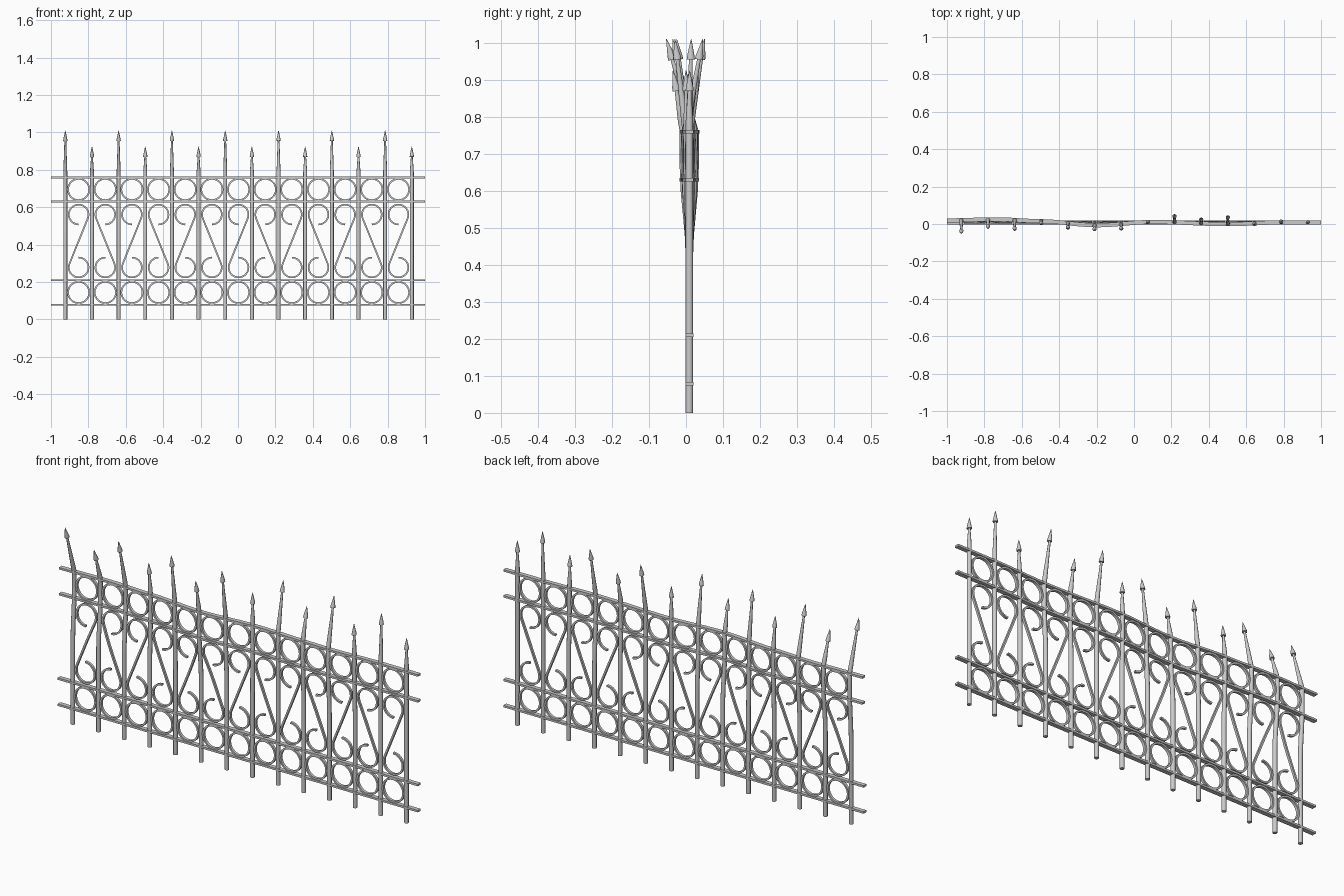
import bpy
import bmesh
from math import sin, cos, pi, radians, acos
from mathutils import Vector

cube = bpy.data.objects.get("Cube")
if cube:
    bpy.data.objects.remove(cube, do_unlink=True)

iron = bpy.data.materials.new("light_grey_iron")
iron.use_nodes = True
GREY = (0.6, 0.6, 0.6, 1)
iron.diffuse_color = GREY
iron.node_tree.nodes["Principled BSDF"].inputs["Base Color"].default_value = GREY

POSTS, SPACING, MID_X, MID_Y = 14, 0.1425, 0.003, 0.009
RAILS = (0.079, 0.21, 0.63, 0.76)
# Sideways warp of the upper fence (x, offset)
WARP = [(-1.01, 0.01), (-0.73, 0.016), (-0.5, 0.006), (-0.2, -0.016),
        (0.1, 0.002), (0.5, -0.01), (0.8, 0), (1.01, 0)]
# Where each spike tip leans to in y
TIPS = [-0.053, -0.027, -0.036, 0.0, -0.025, -0.035, -0.03,
        0.01, 0.05, 0.033, 0.045, 0.0, 0.014, 0.01]


def smooth(t):
    t = max(0, min(1, t))
    return t * t * (3 - 2 * t)


def bend(x, z):
    for (x0, a), (x1, b) in zip(WARP, WARP[1:]):
        if x0 <= x <= x1:
            return MID_Y + (a + (b - a) * smooth((x - x0) / (x1 - x0))) * smooth((z - 0.42) / 0.24)
    return MID_Y


def loft(bm, loops, closed=False):
    """Skin a run of equal loops; cap the ends when open."""
    rows = [[bm.verts.new(p) for p in loop] for loop in loops]
    n = len(rows[0])
    for a, b in zip(rows, rows[1:] + rows[:1] if closed else rows[1:]):
        for i in range(n):
            bm.faces.new((a[i], a[(i + 1) % n], b[(i + 1) % n], b[i]))
    if not closed:
        bm.faces.new(rows[0])
        bm.faces.new(rows[-1])


def strip(bm, path, width, depth, closed=False):
    """Flat bar following a path in the xz plane, warped with the fence."""
    loops, n = [], len(path)
    for i, (x, z) in enumerate(path):
        a = path[(i - 1) % n if closed else max(i - 1, 0)]
        b = path[(i + 1) % n if closed else min(i + 1, n - 1)]
        d = Vector((b[0] - a[0], b[1] - a[1])).normalized()
        y, loop = bend(x, z), []
        for u, v in ((-1, -1), (1, -1), (1, 1), (-1, 1)):
            loop.append((x - d.y * u * width / 2, y + v * depth / 2, z + d.x * u * width / 2))
        loops.append(loop)
    loft(bm, loops, closed)


def arc(cx, cz, r, a0, a1, n):
    return [(cx + r * cos(a0 + (a1 - a0) * i / n), cz + r * sin(a0 + (a1 - a0) * i / n))
            for i in range(n + 1)]


def finish(bm, name, shade=False):
    bmesh.ops.recalc_face_normals(bm, faces=bm.faces)
    mesh = bpy.data.meshes.new(name)
    bm.to_mesh(mesh)
    bm.free()
    mesh.materials.append(iron)
    obj = bpy.data.objects.new(name, mesh)
    bpy.context.collection.objects.link(obj)
    if shade:
        bpy.ops.object.select_all(action='DESELECT')
        obj.select_set(True)
        bpy.context.view_layer.objects.active = obj
        bpy.ops.object.shade_smooth_by_angle(angle=radians(40))


# Horizontal rails
for name, z in zip(("bottom_rail", "lower_rail", "upper_rail", "top_rail"), RAILS):
    bm = bmesh.new()
    strip(bm, [(-1 + i / 20, z) for i in range(41)], 0.01, 0.022)
    finish(bm, name)

# Posts with tapered spikes and arrow heads
for k in range(POSTS):
    x = MID_X + (k - (POSTS - 1) / 2) * SPACING
    top = 1.01 if k % 2 == 0 else 0.925
    neck = top - 0.055
    profile = [(0, 0.0105), (0.42, 0.0105), (0.48, 0.0105), (0.54, 0.0105), (0.6, 0.0105),
               (0.66, 0.0105), (0.76, 0.0105), (0.79, 0.0105), (neck, 0.005),
               (neck, 0.0115), (neck + 0.01, 0.0105), (top, 0.0008)]
    bm = bmesh.new()
    loops = []
    slope = (TIPS[k] - bend(x, 1)) / (top - RAILS[3])
    for z, r in profile:
        y = bend(x, z) + max(0, z - RAILS[3]) * slope
        # Rings of the leaning spike sit square to its axis
        tilt = slope if z > RAILS[3] else 0
        loops.append([(x + r * cos(pi * i / 5), y + r * sin(pi * i / 5),
                       z - r * sin(pi * i / 5) * tilt) for i in range(10)])
    loft(bm, loops)
    finish(bm, f"post_{k + 1}", True)

# Rings and S scrolls between the posts
rings, scrolls = bmesh.new(), bmesh.new()
R, LOW, HIGH = 0.053, 0.278, 0.561
for k in range(POSTS - 1):
    cx = MID_X + (k - (POSTS - 2) / 2) * SPACING
    for z in (sum(RAILS[:2]) / 2, sum(RAILS[2:]) / 2):
        strip(rings, arc(cx, z, 0.057, 0, 2 * pi, 28)[:-1], 0.009, 0.014, True)
    t = acos(2 * R / (HIGH - LOW))
    low = arc(0, LOW, R, pi / 2, t - 3 * pi / 2, 20)
    high = arc(0, HIGH, R, t - pi / 2, 3 * pi / 2, 20)
    (ax, az), (bx, bz) = low[-1], high[0]
    line = [(ax + (bx - ax) * i / 8, az + (bz - az) * i / 8) for i in range(1, 8)]
    side = 1 if k % 2 == 0 else -1
    strip(scrolls, [(cx + side * x, z) for x, z in low + line + high], 0.009, 0.012)
finish(rings, "rings", True)
finish(scrolls, "scrolls", True)
